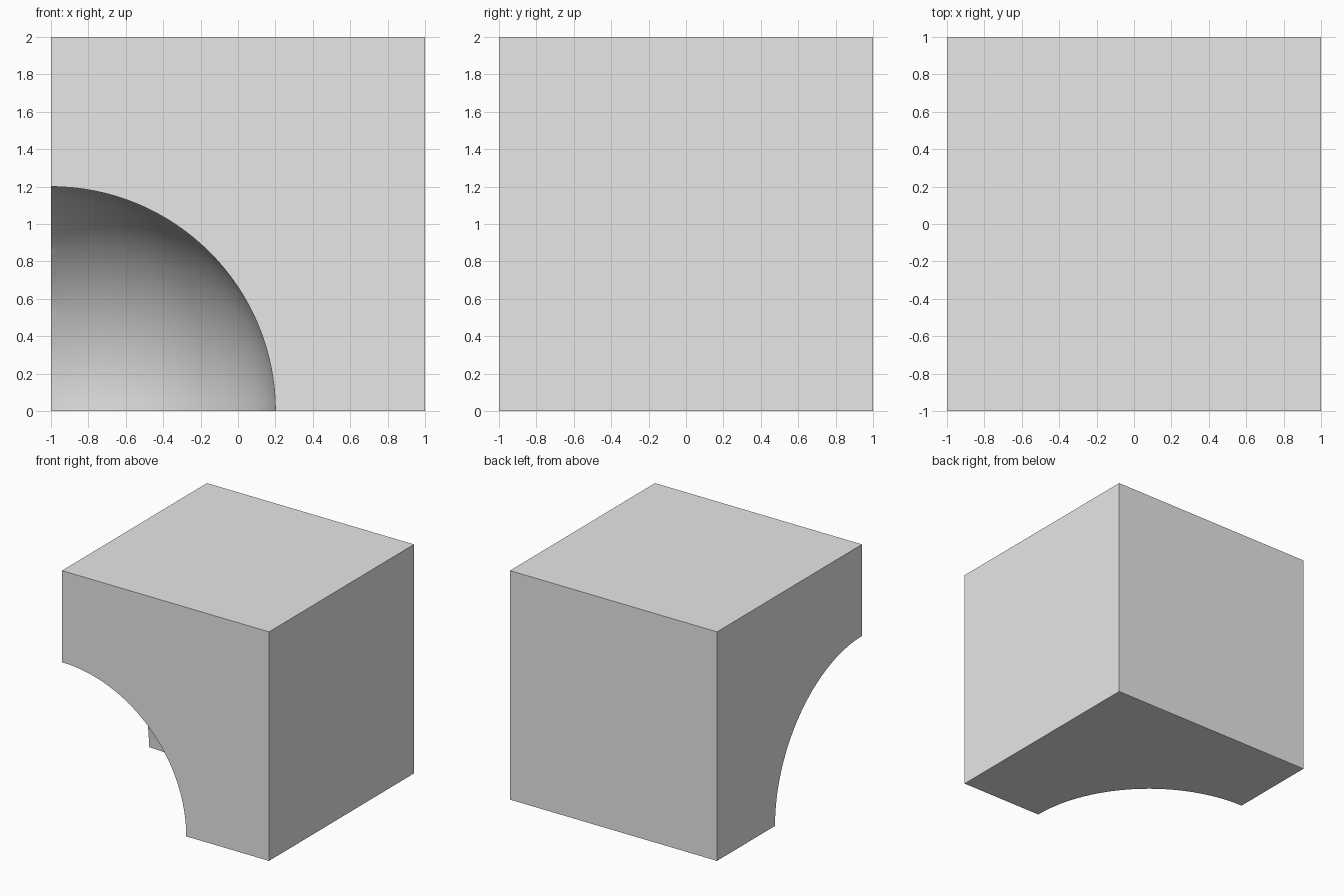
import bpy
import math

default = bpy.data.objects.get("Cube")
if default:
    bpy.data.objects.remove(default, do_unlink=True)

# Single plain grey
grey = bpy.data.materials.new("plain grey")
grey.use_nodes = True
colour = (0.8, 0.8, 0.8, 1)
grey.diffuse_color = colour
grey.node_tree.nodes["Principled BSDF"].inputs["Base Color"].default_value = colour

# Solid block
bpy.ops.mesh.primitive_cube_add(size=2, location=(0, 0, 1))
block = bpy.context.object
block.name = "block"
block.data.materials.append(grey)

# Ball that hollows out the lower front corner
bpy.ops.mesh.primitive_uv_sphere_add(
    segments=128, ring_count=64, radius=1.2, location=(-1, -1, 0))
cutter = bpy.context.object
cutter.name = "corner_cutter"
cutter.data.materials.append(grey)
cutter.hide_render = True

# Carve the hollow
carve = block.modifiers.new("corner_hollow", 'BOOLEAN')
carve.operation = 'DIFFERENCE'
carve.solver = 'EXACT'
carve.object = cutter
bpy.ops.object.select_all(action='DESELECT')
block.select_set(True)
bpy.context.view_layer.objects.active = block
bpy.ops.object.modifier_apply(modifier=carve.name)
bpy.data.objects.remove(cutter, do_unlink=True)

# Smooth hollow, crisp block edges
bpy.ops.object.shade_smooth_by_angle(angle=math.radians(30))
